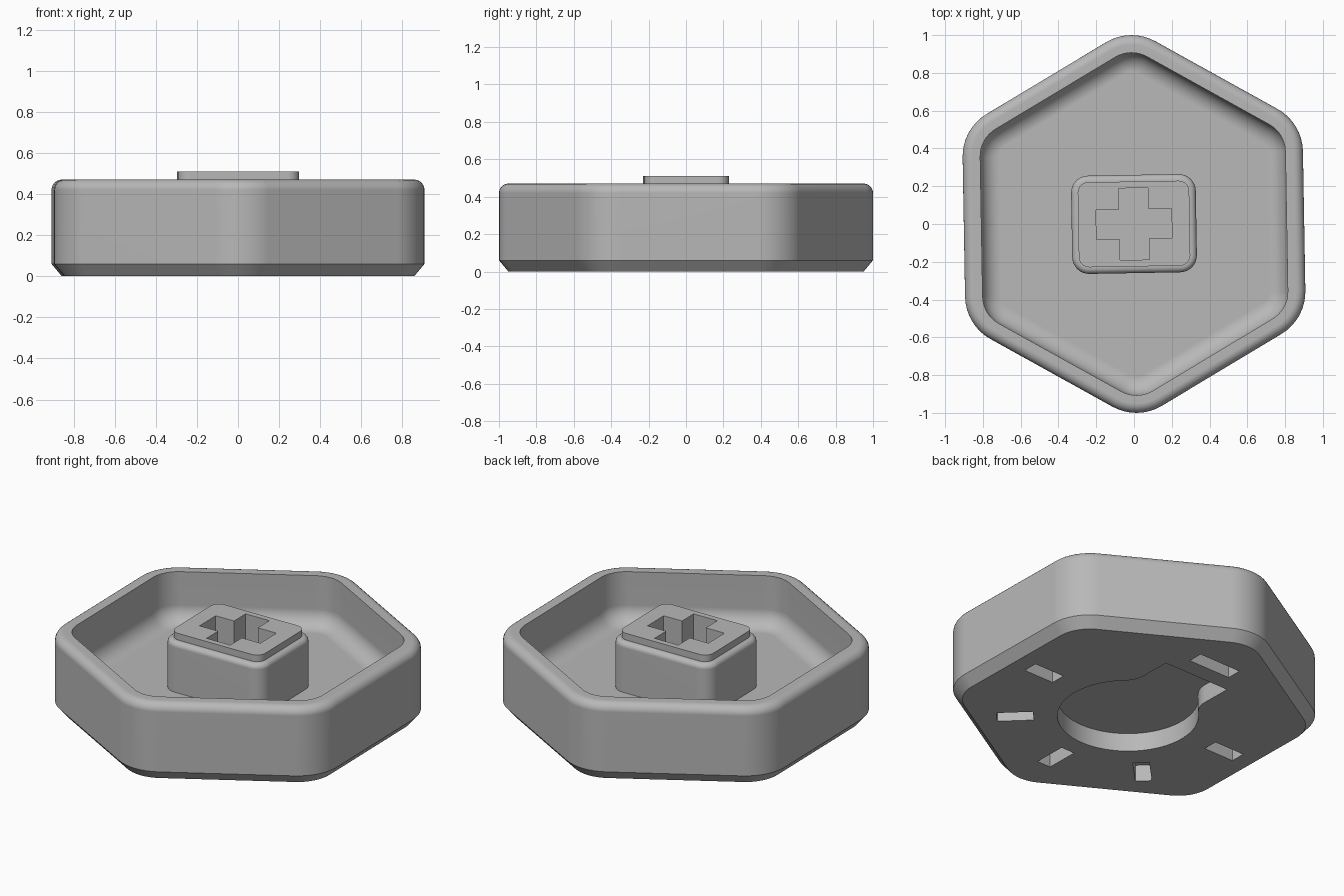
import bpy
import bmesh
from math import sin, cos, pi, radians, sqrt, atan2, degrees
from mathutils import Matrix, Vector

cube = bpy.data.objects.get("Cube")
if cube:
    bpy.data.objects.remove(cube, do_unlink=True)

# Single grey material
grey = bpy.data.materials.new("mid_grey")
grey.use_nodes = True
colour = (0.48, 0.48, 0.48, 1)
grey.diffuse_color = colour
grey.node_tree.nodes["Principled BSDF"].inputs["Base Color"].default_value = colour

TURN = radians(1)  # the whole piece is turned slightly


def arc(cx, cy, r, start, end, steps):
    """Points on a circular arc, angles in degrees."""
    angles = [radians(start + (end - start) * i / steps) for i in range(steps + 1)]
    return [(cx + r * cos(a), cy + r * sin(a)) for a in angles]


def rounded(core, r, steps=8):
    """Outline of a centred regular or rectangular core grown by radius r."""
    n = len(core)
    points = []
    for i, (x, y) in enumerate(core):
        px, py = core[i - 1]
        start = degrees(atan2(y - py, x - px)) - 90
        points += arc(x, y, r, start, start + 360 / n, steps)
    return points


def add_loft(bm, rings):
    """Closed solid through rings of (outline, z)."""
    loops = [[bm.verts.new((x, y, z)) for x, y in pts] for pts, z in rings]
    for low, high in zip(loops, loops[1:]):
        for i in range(len(low)):
            bm.faces.new((low[i - 1], low[i], high[i], high[i - 1]))
    bm.faces.new(loops[0][::-1])
    bm.faces.new(loops[-1])


def add_box(bm, centre, size, angle=0):
    turn = Matrix.Rotation(angle, 4, "Z")
    place = turn @ Matrix.Translation(centre) @ Matrix.Diagonal(Vector(size)).to_4x4()
    bmesh.ops.create_cube(bm, size=1, matrix=place)


def make_object(name, bm):
    bmesh.ops.recalc_face_normals(bm, faces=bm.faces)
    mesh = bpy.data.meshes.new(name)
    bm.to_mesh(mesh)
    bm.free()
    mesh.materials.append(grey)
    obj = bpy.data.objects.new(name, mesh)
    bpy.context.collection.objects.link(obj)
    return obj


def activate(obj):
    bpy.ops.object.select_all(action="DESELECT")
    obj.select_set(True)
    bpy.context.view_layer.objects.active = obj


def cut(obj, bm):
    cutter = make_object("cutter", bm)
    cutter.hide_render = True
    activate(obj)
    mod = obj.modifiers.new("cut", "BOOLEAN")
    mod.operation = "DIFFERENCE"
    mod.solver = "EXACT"
    mod.object = cutter
    bpy.ops.object.modifier_apply(modifier=mod.name)
    bpy.data.objects.remove(cutter, do_unlink=True)


def finish(obj):
    activate(obj)
    bpy.ops.object.shade_smooth_by_angle(angle=radians(30))
    normals = obj.modifiers.new("flat_normals", "WEIGHTED_NORMAL")
    normals.keep_sharp = True
    obj.rotation_euler.z = TURN


# Hexagonal tray: chamfered base, rounded rim, filleted inner floor
CORE = 0.64
hexagon = [(CORE / cos(pi / 6) * cos(radians(a)), CORE / cos(pi / 6) * sin(radians(a)))
           for a in range(30, 390, 60)]
side, wall = 0.261, 0.168
profile = [(side - 0.05, 0), (side, 0.06)]
profile += arc(side - 0.05, 0.42, 0.05, 0, 90, 6)
profile += [(wall, 0.47)]
profile += arc(wall - 0.1, 0.27, 0.1, 0, -90, 8)
bm = bmesh.new()
add_loft(bm, [(rounded(hexagon, r), z) for r, z in profile])
tray = make_object("hexagonal_tray", bm)

# Keyhole recess in the underside: a disc with a filleted square tab
cy, disc, half, fillet, end, depth = -0.05, 0.385, 0.22, 0.15, 0.52, 0.11
fx = half + fillet
rise = sqrt((disc + fillet) ** 2 - fx ** 2)
meet = degrees(atan2(rise, fx))
right_side = arc(0, cy, disc, -90, meet, 28)
right_side += arc(fx, cy + rise, fillet, 180 + meet, 180, 8)[1:]
right_side += [(half, end)]
keyhole = right_side + [(-x, y) for x, y in right_side[:0:-1]]
bm = bmesh.new()
add_loft(bm, [(keyhole, -0.1), (keyhole, depth)])

# Five radial slots and one wider slot across the tab end
for angle in (-180, -135, -90, -45, 0):
    add_box(bm, (0.65, 0, 0), (0.2, 0.09, 0.2), radians(angle))
add_box(bm, (0, 0.67, 0), (0.28, 0.09, 0.2))
cut(tray, bm)
finish(tray)

# Central post with a raised cap
rectangle = [(0.24, 0.17), (-0.24, 0.17), (-0.24, -0.17), (0.24, -0.17)]
profile = [(0.09, 0.15)] + arc(0.06, 0.44, 0.03, 0, 90, 6)
profile += [(0.055, 0.47), (0.055, 0.51)]
bm = bmesh.new()
add_loft(bm, [(rounded(rectangle, r), z) for r, z in profile])
post = make_object("central_post", bm)

# Cross-shaped socket in the post
a, b, w = 0.2, 0.19, 0.078
quarter = [(a, w), (w, w), (w, b)]
cross = quarter + [(-x, y) for x, y in quarter[::-1]]
cross += [(-x, -y) for x, y in cross]
bm = bmesh.new()
add_loft(bm, [(cross, 0.31), (cross, 0.6)])
cut(post, bm)
finish(post)
